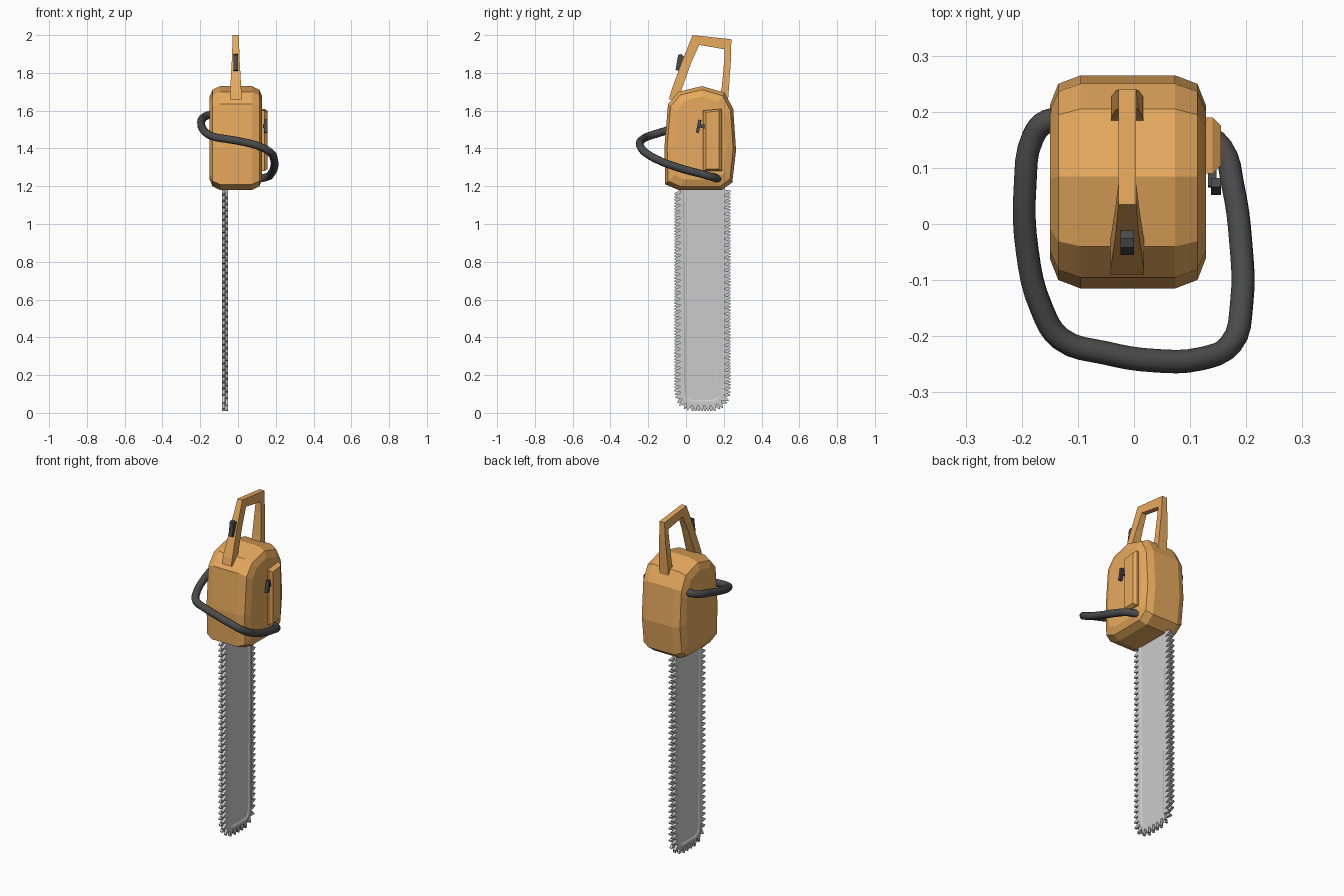
import bpy, bmesh, math
from mathutils import Vector

if "Cube" in bpy.data.objects:
    bpy.data.objects.remove(bpy.data.objects["Cube"])


def material(name, rgb):
    m = bpy.data.materials.new(name)
    m.diffuse_color = (*rgb, 1)
    m.use_nodes = True
    m.node_tree.nodes["Principled BSDF"].inputs["Base Color"].default_value = m.diffuse_color
    return m


ORANGE = material("orange", (0.80, 0.40, 0.11))
BLACK = material("black", (0.07, 0.07, 0.07))


def finish(bm, name, mat=None):
    bmesh.ops.recalc_face_normals(bm, faces=bm.faces)
    me = bpy.data.meshes.new(name)
    bm.to_mesh(me)
    bm.free()
    ob = bpy.data.objects.new(name, me)
    bpy.context.collection.objects.link(ob)
    if mat:
        me.materials.append(mat)
    return ob


def loft(bm, rings):
    """Bridge closed rings of equal length and cap both ends."""
    vs = [[bm.verts.new(p) for p in r] for r in rings]
    n = len(vs[0])
    for a, b in zip(vs, vs[1:]):
        for i in range(n):
            j = (i + 1) % n
            bm.faces.new((a[i], a[j], b[j], b[i]))
    return [bm.faces.new(vs[0]), bm.faces.new(vs[-1])]


def profile_rings(profile, sections, centre):
    """Copies of a y-z profile at each x, scaled about a centre."""
    cy, cz = centre
    return [[(x, cy + (y - cy) * sy, cz + (z - cz) * sz) for y, z in profile]
            for x, sy, sz in sections]


# Motor housing: side profile lofted across x with two-step rounded flanks
body = [(-0.04, 1.18), (0.19, 1.18), (0.245, 1.22), (0.265, 1.39), (0.25, 1.61),
        (0.205, 1.695), (0.085, 1.73), (-0.04, 1.70), (-0.095, 1.635),
        (-0.115, 1.40), (-0.11, 1.21)]
bm = bmesh.new()
loft(bm, profile_rings(body, [(-0.15, 0.72, 0.80), (-0.135, 0.92, 0.93), (-0.095, 1, 1),
                              (0.073, 1, 1), (0.113, 0.92, 0.93), (0.128, 0.72, 0.80)],
                       (0.075, 1.455)))
finish(bm, "motor_housing", ORANGE)

# Rear handle: arch of rectangular section, wider where it meets the housing
outer = [(-0.09, 1.66), (-0.08, 1.70), (-0.022, 1.86), (0.035, 2.0), (0.24, 1.978),
         (0.238, 1.87), (0.228, 1.73), (0.22, 1.62)]
inner = [(-0.04, 1.66), (-0.028, 1.70), (0.03, 1.86), (0.07, 1.948), (0.205, 1.925),
         (0.203, 1.87), (0.19, 1.73), (0.17, 1.62)]
rings = []
for (y0, z0), (y1, z1) in zip(outer, inner):
    w = 0.016 + 0.014 * min(1, max(0, (1.95 - z0) / 0.25))
    c = -0.012
    rings.append([(c - w, y0, z0), (c + w, y0, z0), (c + w, y1, z1), (c - w, y1, z1)])
bm = bmesh.new()
loft(bm, rings)
finish(bm, "rear_handle", ORANGE)

# Trigger on the front leg of the rear handle
trigger = [(-0.055, 1.815), (-0.02, 1.805), (-0.005, 1.88), (-0.026, 1.90), (-0.042, 1.895)]
bm = bmesh.new()
loft(bm, profile_rings(trigger, [(-0.024, 1, 1), (0.0, 1, 1)], (0, 0)))
finish(bm, "trigger", BLACK)

# Starter cover on the right flank
cover = [(0.09, 1.28), (0.19, 1.28), (0.19, 1.61), (0.09, 1.60)]
bm = bmesh.new()
loft(bm, profile_rings(cover, [(0.10, 1, 1), (0.14, 1, 1), (0.155, 0.7, 0.94)], (0.14, 1.445)))
finish(bm, "starter_cover", ORANGE)

# Pull grip: short stem and tilted bar
grip = [(0.052, 1.485), (0.068, 1.482), (0.082, 1.55), (0.066, 1.553)]
stem = [(0.065, 1.512), (0.10, 1.505), (0.10, 1.525), (0.068, 1.53)]
bm = bmesh.new()
loft(bm, profile_rings(grip, [(0.137, 1, 1), (0.155, 1, 1)], (0, 0)))
loft(bm, profile_rings(stem, [(0.132, 1, 1), (0.147, 1, 1)], (0, 0)))
finish(bm, "pull_grip", BLACK)

# Front handle: smooth tube wrapping round the housing
path = [(-0.11, 0.185, 1.58), (-0.155, 0.183, 1.577), (-0.18, 0.155, 1.565),
        (-0.194, 0.07, 1.545), (-0.19, -0.05, 1.51), (-0.165, -0.15, 1.48),
        (-0.13, -0.205, 1.462), (-0.05, -0.23, 1.448), (0.03, -0.243, 1.434),
        (0.12, -0.24, 1.408), (0.172, -0.215, 1.378), (0.192, -0.14, 1.335),
        (0.190, -0.03, 1.295), (0.176, 0.07, 1.268), (0.157, 0.135, 1.25), (0.11, 0.17, 1.24)]
cu = bpy.data.curves.new("front_handle", 'CURVE')
cu.dimensions = '3D'
cu.bevel_depth = 0.021
cu.bevel_resolution = 3
cu.resolution_u = 4
cu.use_fill_caps = True
sp = cu.splines.new('BEZIER')
sp.bezier_points.add(len(path) - 1)
for bp, p in zip(sp.bezier_points, path):
    bp.co = p
    bp.handle_left_type = bp.handle_right_type = 'AUTO'
tube = bpy.data.objects.new("front_handle", cu)
bpy.context.collection.objects.link(tube)
cu.materials.append(BLACK)
bpy.context.view_layer.objects.active = tube
tube.select_set(True)
bpy.ops.object.convert(target='MESH')
bpy.ops.object.shade_smooth_by_angle(angle=math.radians(50))

# Guide bar: rounded tip, with a recessed panel on both faces
CY, X0, X1 = 0.087, -0.082, -0.054
half = [(0.118, 1.20), (0.118, 0.12), (0.112, 0.08), (0.095, 0.055), (0.06, 0.04)]
outline = [(CY - d, z) for d, z in half] + [(CY + d, z) for d, z in reversed(half)]
bm = bmesh.new()
caps = loft(bm, profile_rings(outline, [(X0, 1, 1), (X1, 1, 1)], (0, 0)))
bmesh.ops.recalc_face_normals(bm, faces=bm.faces)
bmesh.ops.inset_individual(bm, faces=caps, thickness=0.022)
bmesh.ops.inset_individual(bm, faces=caps, thickness=0.008, depth=-0.004)
finish(bm, "guide_bar")

# Saw chain: two staggered rows of hooked teeth along the bar outline
edge = [Vector(p) for p in outline]
lengths = [(b - a).length for a, b in zip(edge, edge[1:])]
total = sum(lengths)


def along(s):
    for a, b, l in zip(edge, edge[1:], lengths):
        if s <= l:
            return a + (b - a) * (s / l), (b - a) / l
        s -= l
    return edge[-1], (edge[-1] - edge[-2]).normalized()


count = 74
pitch = (total - 0.05) / count
bm = bmesh.new()
for row, (xa, xb) in enumerate([(X0 - 0.002, X0 + 0.013), (X1 - 0.013, X1 + 0.002)]):
    for i in range(count):
        p, t = along(0.025 + (i + 0.25 + 0.5 * row) * pitch)
        out = Vector((t.y, -t.x))
        if out.dot(p - Vector((CY, 0.6))) < 0:
            out = -out
        tri = [p - t * pitch * 0.5 - out * 0.006, p + t * pitch * 0.5 - out * 0.006,
               p + t * pitch * 0.3 + out * 0.031, p + t * pitch * 0.1 + out * 0.031]
        loft(bm, [[(x, q.x, q.y) for q in tri] for x in (xa, xb)])
finish(bm, "saw_chain")
